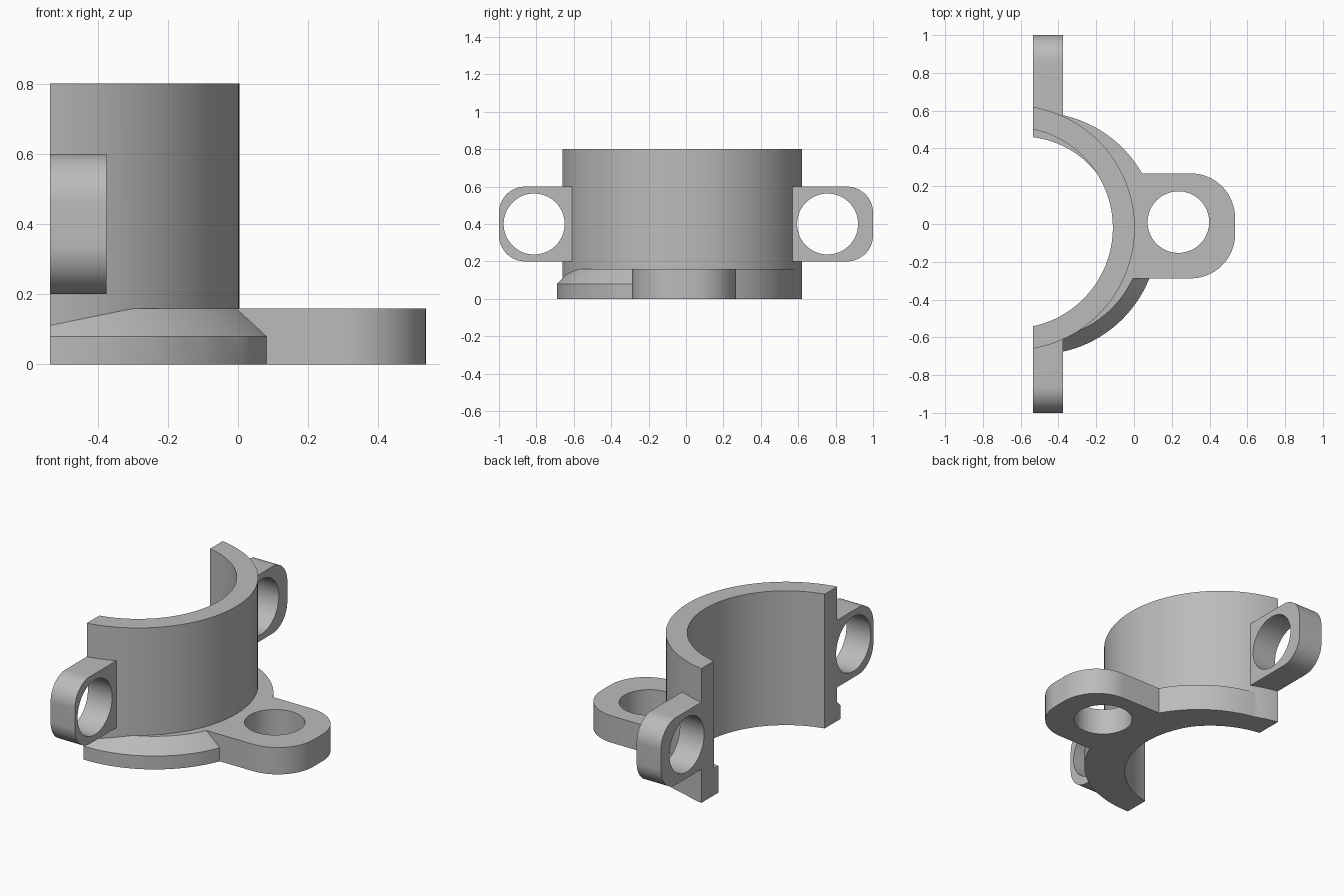
import bpy, bmesh, math
from mathutils import Matrix, Vector

cube = bpy.data.objects.get("Cube")
if cube:
    bpy.data.objects.remove(cube, do_unlink=True)

CUT_X = -0.535          # flat split plane of the half collar
LUG_THICK = 0.16
HOLE_R = 0.163

grey = bpy.data.materials.new("light grey")
grey.use_nodes = True
colour = (0.5, 0.5, 0.5, 1)
grey.diffuse_color = colour
grey.node_tree.nodes["Principled BSDF"].inputs["Base Color"].default_value = colour


def finish(name, bm):
    bmesh.ops.recalc_face_normals(bm, faces=bm.faces)
    mesh = bpy.data.meshes.new(name)
    bm.to_mesh(mesh)
    bm.free()
    mesh.materials.append(grey)
    obj = bpy.data.objects.new(name, mesh)
    bpy.context.collection.objects.link(obj)
    return obj


def drum(name, centre, r1, r2, z0, z1, axis="Z", segments=128):
    bm = bmesh.new()
    turn = Matrix.Rotation(math.pi / 2, 4, "Y") if axis == "X" else Matrix()
    place = Matrix.Translation(centre) @ turn @ Matrix.Translation((0, 0, (z0 + z1) / 2))
    bmesh.ops.create_cone(bm, cap_ends=True, segments=segments, radius1=r1,
                          radius2=r2, depth=z1 - z0, matrix=place)
    return finish(name, bm)


def box(name, lo, hi):
    lo, hi = Vector(lo), Vector(hi)
    bm = bmesh.new()
    bmesh.ops.create_cube(bm, size=1, matrix=Matrix.Translation((lo + hi) / 2)
                          @ Matrix.Diagonal((*(hi - lo), 1)))
    return finish(name, bm)


def rounded_lug(name, start, end, half_width, radius, thick, matrix):
    """Plate along +x with two rounded corners at its far end."""
    bm = bmesh.new()
    outline = [(start, half_width), (start, -half_width)]
    for side, first in ((-1, -90), (1, 0)):
        for i in range(17):
            a = math.radians(first + 90 * i / 16)
            outline.append((end - radius + radius * math.cos(a),
                            side * (half_width - radius) + radius * math.sin(a)))
    face = bm.faces.new([bm.verts.new((x, y, 0)) for x, y in outline])
    out = bmesh.ops.extrude_face_region(bm, geom=[face])["geom"]
    bmesh.ops.translate(bm, vec=(0, 0, thick),
                        verts=[v for v in out if isinstance(v, bmesh.types.BMVert)])
    bmesh.ops.transform(bm, matrix=matrix, verts=bm.verts)
    return finish(name, bm)


def combine(target, other, operation):
    mod = target.modifiers.new("combine", "BOOLEAN")
    mod.operation, mod.solver, mod.object = operation, "EXACT", other
    graph = bpy.context.evaluated_depsgraph_get()
    mesh = bpy.data.meshes.new_from_object(target.evaluated_get(graph))
    target.modifiers.clear()
    target.data = mesh
    bpy.data.objects.remove(other, do_unlink=True)


# Base flange: square-edged at the back, bevelled at the front
FLANGE = (-0.514, -0.05, 0)
R = 0.641
SPLIT_Y = -0.2
flange = drum("flange", FLANGE, R, R, 0, LUG_THICK)
combine(flange, box("front_notch", (-2, -2, 0.08), (2, SPLIT_Y, 1)), "DIFFERENCE")
bevel = drum("flange_bevel", FLANGE, R, R - 0.08, 0.08, LUG_THICK)
combine(bevel, box("bevel_keep", (-2, -2, -1), (2, SPLIT_Y, 1)), "INTERSECT")
combine(flange, bevel, "UNION")
combine(flange, drum("flange_bore", (-0.6, -0.05, 0), 0.514, 0.514, -1, 1), "DIFFERENCE")

# Collar wall
COLLAR = (-0.645, -0.02, 0)
bracket = drum("clamp_bracket", COLLAR, 0.649, 0.649, 0, 0.8)
combine(bracket, drum("collar_bore", COLLAR, 0.533, 0.533, -1, 1), "DIFFERENCE")
combine(bracket, flange, "UNION")

# Flat foot lug
foot = rounded_lug("foot_lug", -0.04, 0.535, 0.278, 0.235, LUG_THICK,
                   Matrix.Translation((0, -0.01, 0)))
combine(bracket, foot, "UNION")

# Upright side lugs, front and back
for side, start in ((-1, 0.58), (1, 0.54)):
    along = Matrix(((0, 0, 1, CUT_X - 0.05), (side, 0, 0, 0),
                    (0, 1, 0, 0.4), (0, 0, 0, 1)))
    lug = rounded_lug("side_lug", start, 1, 0.2, 0.14, LUG_THICK + 0.05, along)
    combine(bracket, lug, "UNION")

# Split the collar on one flat plane
combine(bracket, box("half_keep", (CUT_X, -2, -1), (2, 2, 2)), "INTERSECT")

# Bolt holes
combine(bracket, drum("foot_hole", (0.235, 0.01, 0), HOLE_R, HOLE_R, -1, 1, segments=64),
        "DIFFERENCE")
for y in (-0.812, 0.757):
    combine(bracket, drum("side_hole", (CUT_X, y, 0.4), HOLE_R, HOLE_R, -0.2, 0.3,
                          "X", 64), "DIFFERENCE")

bpy.ops.object.select_all(action="DESELECT")
bracket.select_set(True)
bpy.context.view_layer.objects.active = bracket
bpy.ops.object.shade_smooth_by_angle(angle=math.radians(25))
